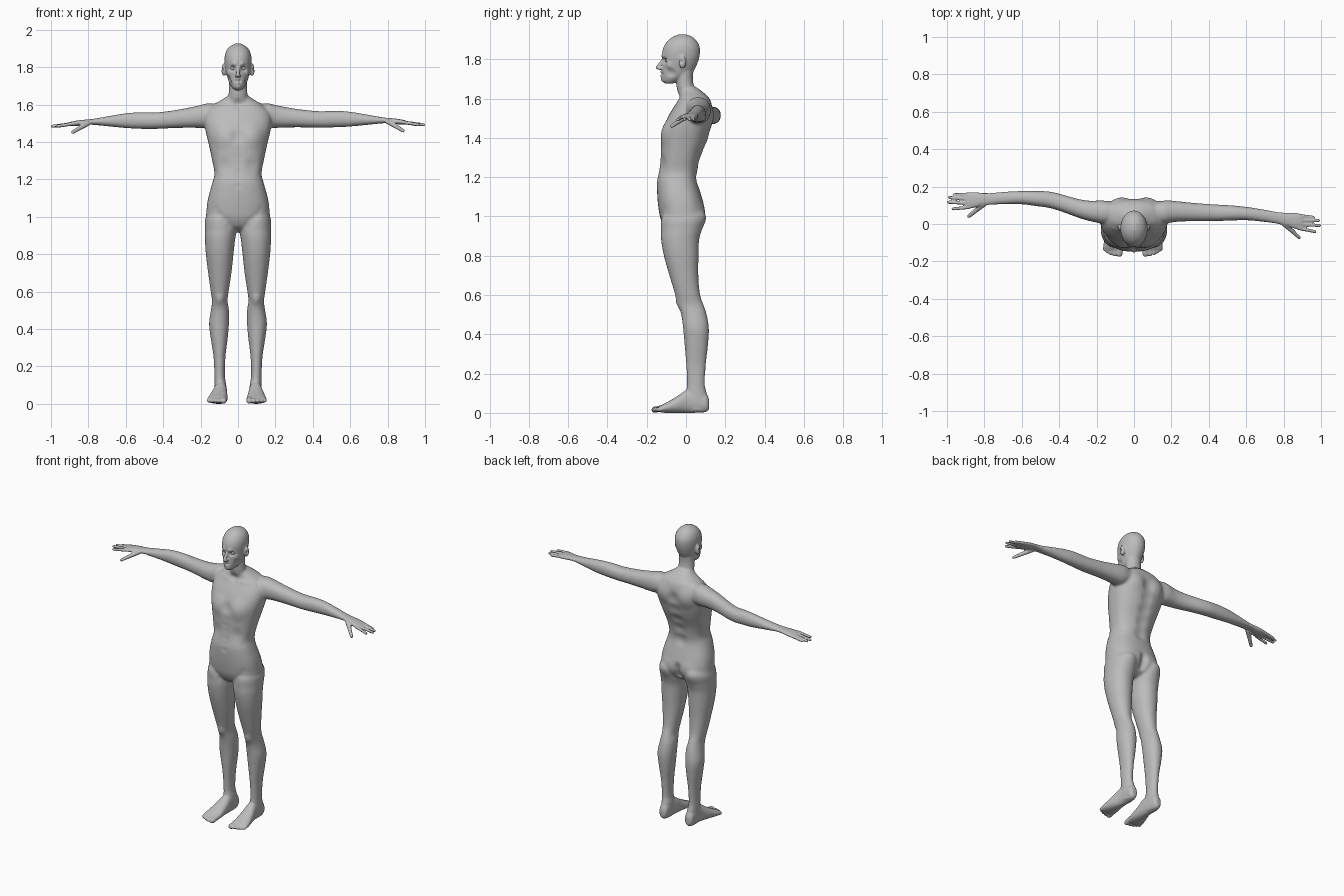
import bpy, bmesh, math
from mathutils import Vector, Matrix, kdtree

cube = bpy.data.objects.get("Cube")
if cube:
    bpy.data.objects.remove(cube)

skin = bpy.data.materials.new("plain grey")
skin.use_nodes = True
GREY = (0.5, 0.5, 0.5, 1)
skin.diffuse_color = GREY
for node in skin.node_tree.nodes:
    if node.type == 'BSDF_PRINCIPLED':
        node.inputs["Base Color"].default_value = GREY

bm = bmesh.new()


def same(p):
    return Vector(p)


def flip(p):
    return Vector((-p[0], p[1], p[2]))


def right_foot(p):
    # the right foot turns out a little more than the left
    return Vector((-p[0] - max(0, -p[1]) * .1, p[1], p[2]))


def right_arm(p):
    # the right arm swings further back and hangs slightly lower
    t = min(max((p[0] - .2) / .3, 0), 1)
    swing = .075 * t * t * (3 - 2 * t) + max(0, p[0] - .5) * .1
    return Vector((-p[0], p[1] + swing, p[2] - .008 * t))


def smooth_rows(rows, steps=4):
    """Catmull-Rom interpolation between the given cross-sections."""
    out = []
    last = len(rows) - 1
    for i in range(last):
        a, b, c, d = (rows[min(max(i + k, 0), last)] for k in (-1, 0, 1, 2))
        for s in range(steps):
            t = s / steps
            out.append([(2 * q + (r - p) * t + (2 * p - 5 * q + 4 * r - w) * t * t
                         + (3 * q - p - 3 * r + w) * t ** 3) / 2
                        for p, q, r, w in zip(a, b, c, d)])
    out.append(list(rows[-1]))
    return out


def stitch(rings):
    """Join rings of points into a closed tube."""
    rings = [[bm.verts.new(p) for p in ring] for ring in rings]
    for low, high in zip(rings, rings[1:]):
        for k in range(len(low)):
            n = (k + 1) % len(low)
            bm.faces.new((low[k], low[n], high[n], high[k]))
    bm.faces.new(rings[0][::-1])
    bm.faces.new(rings[-1])


def loft(axis, rows, place=same, power=2.2, sides=32):
    """Rows are (position along axis, low and high of one side, low and high of the other)."""
    order = {'x': (0, 1, 2), 'y': (1, 0, 2), 'z': (2, 0, 1)}[axis]
    rings = []
    for t, u0, u1, v0, v1 in smooth_rows(rows):
        ring = []
        for k in range(sides):
            angle = math.tau * k / sides
            c, s = math.cos(angle), math.sin(angle)
            p = [0, 0, 0]
            p[order[0]] = t
            p[order[1]] = (u0 + u1) / 2 + (u1 - u0) / 2 * math.copysign(abs(c) ** (2 / power), c)
            p[order[2]] = (v0 + v1) / 2 + (v1 - v0) / 2 * math.copysign(abs(s) ** (2 / power), s)
            ring.append(place(p))
        rings.append(ring)
    stitch(rings)


def digit(start, end, r0, r1, place=same, sides=12):
    """A tapered finger-like tube with a rounded tip."""
    a, b = Vector(start), Vector(end)
    along = (b - a).normalized()
    u = along.orthogonal().normalized()
    v = along.cross(u)
    spans = [(a, r0)]
    for k in range(5):
        angle = math.pi / 2 * k / 4.5
        spans.append((b + along * r1 * math.sin(angle), r1 * math.cos(angle)))
    turns = [math.tau * k / sides for k in range(sides)]
    stitch([[place(c + (u * math.cos(t) + v * math.sin(t)) * r) for t in turns]
            for c, r in spans])


def blob(centre, size, place=same):
    matrix = Matrix.Translation(place(centre)) @ Matrix.Diagonal((*size, 1))
    bmesh.ops.create_uvsphere(bm, u_segments=14, v_segments=10, radius=1, matrix=matrix)


# Nose and ears
for place in (same, flip):
    blob((.009, -.132, 1.753), (.008, .01, .008), place)
    blob((.075, -.018, 1.786), (.014, .018, .034), place)
digit((0, -.116, 1.8), (0, -.143, 1.758), .007, .011)

# Torso, neck and head: height, half width, front, back
torso = [(.92, .03, -.06, .02), (.945, .1, -.105, .06), (.99, .165, -.13, .09),
         (1.04, .168, -.14, .095), (1.1, .16, -.146, .08), (1.18, .138, -.148, .057),
         (1.23, .126, -.138, .06), (1.3, .138, -.13, .075), (1.38, .155, -.128, .108),
         (1.45, .172, -.114, .128), (1.51, .18, -.09, .135), (1.56, .17, -.06, .133),
         (1.6, .13, -.035, .12), (1.63, .08, -.03, .09), (1.66, .04, -.02, .05)]
neck = [(1.55, .07, -.03, .1), (1.6, .06, -.037, .075), (1.65, .051, -.047, .045),
        (1.7, .048, -.05, .035), (1.76, .05, -.06, .04)]
head = [(1.676, .016, -.105, -.07), (1.69, .031, -.12, -.03), (1.715, .046, -.124, .02),
        (1.75, .058, -.121, .045), (1.79, .068, -.12, .062), (1.83, .072, -.122, .071),
        (1.865, .07, -.113, .069), (1.895, .058, -.092, .053), (1.915, .037, -.065, .03),
        (1.927, .012, -.035, .0)]
for part, power in ((torso, 2.4), (neck, 2), (head, 2.05)):
    loft('z', [(z, -w, w, front, back) for z, w, front, back in part], power=power)

# Legs: height, inner, outer, front, back
leg = [(1.06, .04, .12, -.08, .06), (1, .012, .172, -.125, .095), (.93, .008, .177, -.128, .08),
       (.88, .015, .177, -.127, .067), (.8, .024, .172, -.113, .064), (.7, .035, .16, -.085, .063),
       (.6, .05, .146, -.055, .072), (.55, .056, .139, -.042, .09), (.5, .048, .145, -.025, .106),
       (.43, .048, .155, -.015, .117), (.35, .055, .146, -.008, .113), (.25, .067, .131, 0, .102),
       (.15, .07, .126, .005, .096), (.1, .063, .125, 0, .105), (.05, .062, .125, -.01, .115),
       (.01, .068, .118, 0, .108)]
foot = [(.118, .078, .108, .02, .065), (.1, .065, .122, .004, .1), (.04, .06, .125, 0, .12),
        (0, .058, .13, 0, .115), (-.04, .053, .14, 0, .088), (-.09, .047, .15, 0, .058),
        (-.125, .047, .153, .002, .04), (-.14, .055, .145, .01, .03)]
for place in (same, flip):
    loft('z', leg, place, 2.1)
for place in (same, right_foot):
    loft('y', foot, place)
    for x, tip, r in ((.061, -.16, .016), (.086, -.162, .0115), (.107, -.156, .011),
                      (.126, -.147, .0105), (.143, -.136, .01)):
        digit((x, -.11, .026), (x, tip, .016), r, r, place)

# Arms: distance out, front, back, underside, top
arm = [(.1, .02, .11, 1.5, 1.6), (.16, 0, .125, 1.475, 1.607), (.2, .008, .125, 1.475, 1.598),
       (.25, .013, .12, 1.477, 1.588), (.33, .015, .112, 1.478, 1.575),
       (.43, .015, .105, 1.476, 1.565), (.52, .018, .1, 1.478, 1.567),
       (.6, .02, .092, 1.482, 1.562), (.7, .01, .077, 1.492, 1.545),
       (.78, -.002, .063, 1.5, 1.531), (.81, -.006, .06, 1.5, 1.528),
       (.85, -.022, .06, 1.495, 1.524), (.89, -.032, .055, 1.492, 1.517),
       (.905, -.02, .04, 1.497, 1.511)]
for place in (same, right_arm):
    loft('x', arm, place)
    for base, reach, y in ((.045, .96, .036), (.021, .987, .018),
                           (-.003, .992, -.008), (-.023, .968, -.041)):
        digit((.88, base, 1.506), (reach, y, 1.492), .01, .0085, place)
    digit((.8, .004, 1.51), (.883, -.072, 1.46), .015, .0095, place)

# Fuse all the parts into one skin
bmesh.ops.recalc_face_normals(bm, faces=bm.faces)
mesh = bpy.data.meshes.new("body parts")
bm.to_mesh(mesh)
bm.free()
body = bpy.data.objects.new("body", mesh)
bpy.context.collection.objects.link(body)
remesh = body.modifiers.new("fuse", 'REMESH')
remesh.mode = 'VOXEL'
remesh.voxel_size = .0052
relax = body.modifiers.new("relax", 'SMOOTH')
relax.factor, relax.iterations = .5, 2
graph = bpy.context.evaluated_depsgraph_get()
fused = bpy.data.meshes.new_from_object(body.evaluated_get(graph))
body.modifiers.clear()
body.data = fused
bpy.data.meshes.remove(mesh)
fused.materials.clear()
fused.materials.append(skin)

points = [v.co.copy() for v in fused.vertices]
tree = kdtree.KDTree(len(points))
for i, p in enumerate(points):
    tree.insert(p, i)
tree.balance()


def press(centre, radius, push):
    """Push the skin near a point, on both sides of the body."""
    for side in ((1, -1) if centre[0] else (1,)):
        spot = Vector((centre[0] * side, centre[1], centre[2]))
        move = Vector((push[0] * side, push[1], push[2]))
        for co, index, dist in tree.find_range(spot, radius):
            points[index] += move * (1 - (dist / radius) ** 2) ** 2


# Face
press((.028, -.112, 1.794), .024, (0, .016, 0))       # eye socket
press((.024, -.118, 1.815), .022, (0, -.007, 0))      # brow
press((.05, -.085, 1.768), .026, (.004, -.005, 0))    # cheekbone
press((.045, -.075, 1.732), .03, (-.007, .004, 0))    # cheek hollow
press((0, -.122, 1.736), .016, (0, -.008, 0))         # upper lip
press((0, -.122, 1.716), .014, (0, -.008, 0))         # lower lip
press((.009, -.122, 1.726), .011, (0, .008, 0))       # mouth line
press((0, -.118, 1.696), .02, (0, -.006, 0))          # chin
press((.088, -.024, 1.788), .014, (-.008, 0, 0))      # ear hollow

# Chest, belly and back
press((.08, -.11, 1.435), .085, (0, -.013, 0))        # chest muscle
press((0, -.115, 1.43), .05, (0, .008, 0))            # breastbone
press((.075, -.125, 1.27), .055, (0, .007, 0))        # below the ribs
press((0, -.148, 1.165), .018, (0, .008, 0))          # navel
press((0, -.04, 1.605), .035, (0, .01, 0))            # throat hollow
press((.085, .125, 1.51), .08, (0, .013, 0))          # shoulder blade
press((.085, .085, 1), .085, (0, .008, 0))            # seat
press((.097, -.045, .56), .04, (0, -.007, 0))         # kneecap
for k in range(5):
    press((.03 + .028 * k, -.05 + .008 * k, 1.59), .022, (0, -.005, .001))    # collarbone
    press((0, .07 + .015 * k, 1.2 + .075 * k), .055, (0, -.01, 0))            # spine
    press((0, -.135, 1.2 + .04 * k), .03, (0, .004, 0))                       # belly line
    press((0, .085, .93 + .025 * k), .035, (0, -.016, 0))                     # seat cleft
    press((.05 + .025 * k, -.125, .95 + .03 * k), .03, (0, .004, 0))          # groin crease
fused.vertices.foreach_set("co", [c for p in points for c in p])
fused.update()
fused.shade_smooth()

# Soften the trunk and limbs, leaving head, hands and feet crisp
soft = body.vertex_groups.new(name="soft")
soft.add([i for i, p in enumerate(points)
          if abs(p.x) < .78 and .13 < p.z < 1.66], 1, 'REPLACE')
blend = body.modifiers.new("soften", 'SMOOTH')
blend.factor, blend.iterations = .5, 25
blend.vertex_group = "soft"

# Eyes
for name, x in (("left_eye", .028), ("right_eye", -.028)):
    bm = bmesh.new()
    blob((x, -.093, 1.794), (.0135, .0125, .0115))
    ball = bpy.data.meshes.new(name)
    bm.to_mesh(ball)
    bm.free()
    ball.materials.append(skin)
    ball.shade_smooth()
    bpy.context.collection.objects.link(bpy.data.objects.new(name, ball))
